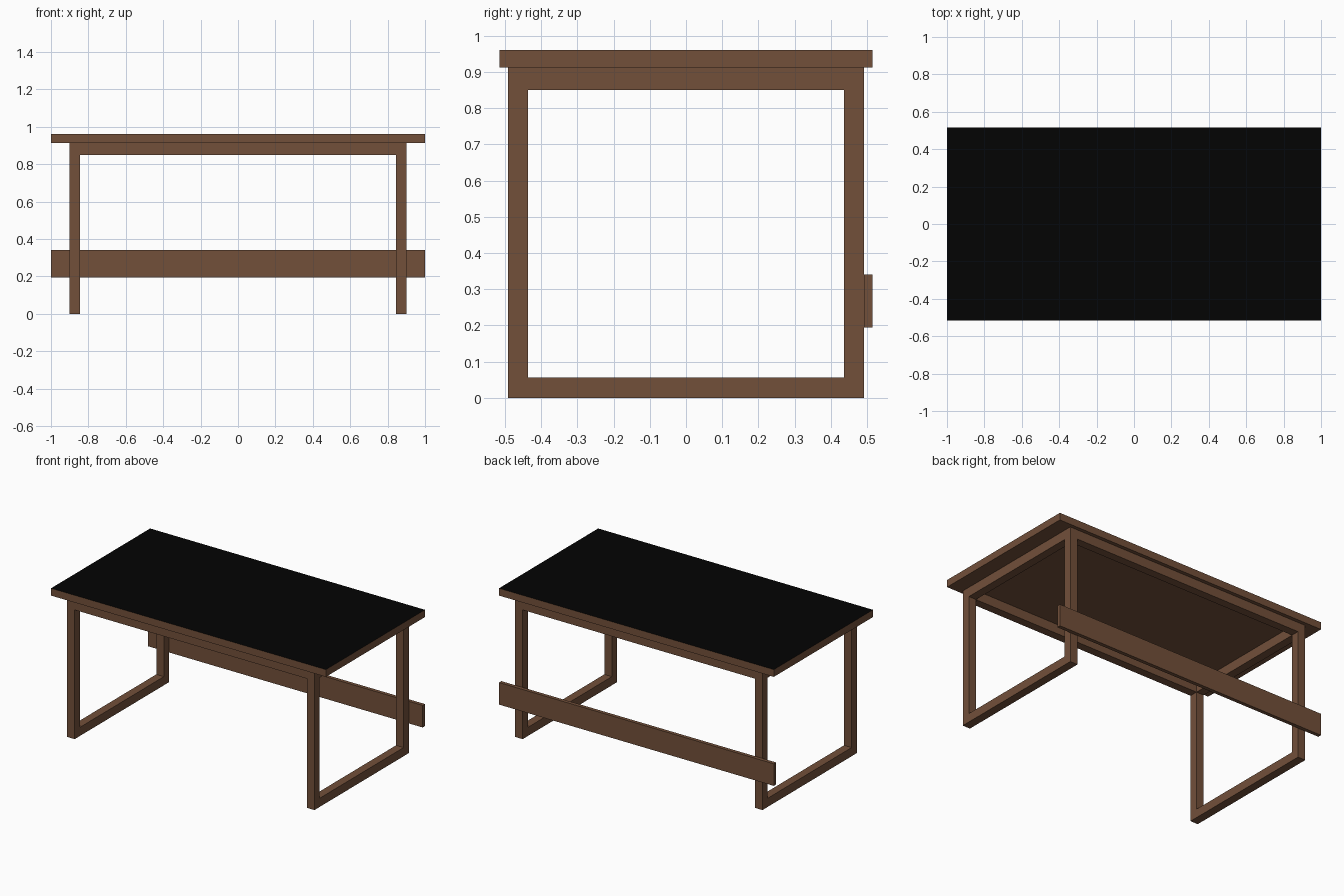
import bpy, bmesh
from mathutils import Vector

if "Cube" in bpy.data.objects:
    bpy.data.objects.remove(bpy.data.objects["Cube"], do_unlink=True)


def material(name, color):
    mat = bpy.data.materials.new(name)
    mat.use_nodes = True
    mat.diffuse_color = color
    mat.node_tree.nodes["Principled BSDF"].inputs["Base Color"].default_value = color
    return mat


wood = material("brown_wood", (0.17, 0.08, 0.042, 1))
black = material("black_top", (0.001, 0.001, 0.001, 1))


def box(name, low, high):
    low, high = Vector(low), Vector(high)
    bm = bmesh.new()
    bmesh.ops.create_cube(bm, size=1)
    bmesh.ops.scale(bm, vec=high - low, verts=bm.verts)
    bmesh.ops.translate(bm, vec=(low + high) / 2, verts=bm.verts)
    mesh = bpy.data.meshes.new(name)
    bm.to_mesh(mesh)
    bm.free()
    mesh.materials.append(wood)
    obj = bpy.data.objects.new(name, mesh)
    bpy.context.collection.objects.link(obj)
    return obj


BEAM = 0.055        # thickness of legs and rails
LEG_X = 0.9         # outer faces of the legs
LEG_Y = 0.491
INNER_X = LEG_X - BEAM
INNER_Y = LEG_Y - BEAM
FOOT_TOP = 0.057    # height of the bars on the floor
RAIL_BOTTOM = 0.85
UNDERSIDE = 0.912   # height of the underside of the top
TOP_Y = 0.515

# Closed leg frames at both ends: two legs, a foot bar and an upper bar
for side, x in (("left", INNER_X), ("right", -LEG_X)):
    for end, y in (("front", -LEG_Y), ("back", INNER_Y)):
        box(f"{side}_{end}_leg", (x, y, 0), (x + BEAM, y + BEAM, UNDERSIDE))
    for part, low, high in (("foot_bar", 0, FOOT_TOP), ("upper_bar", RAIL_BOTTOM, UNDERSIDE)):
        box(f"{side}_{part}", (x, -INNER_Y, low), (x + BEAM, INNER_Y, high))

# Long rails under the top, flush with the legs
for end, y in (("front", -LEG_Y), ("back", INNER_Y)):
    box(f"{end}_rail", (-INNER_X, y, RAIL_BOTTOM), (INNER_X, y + BEAM, UNDERSIDE))

# Back stretcher board
box("back_stretcher", (-1, LEG_Y, 0.195), (1, TOP_Y, 0.34))

# Table top with a black upper face
top = box("table_top", (-1, -TOP_Y, UNDERSIDE), (1, TOP_Y, 0.96))
top.data.materials.append(black)
for face in top.data.polygons:
    if face.normal.z > 0.5:
        face.material_index = 1
